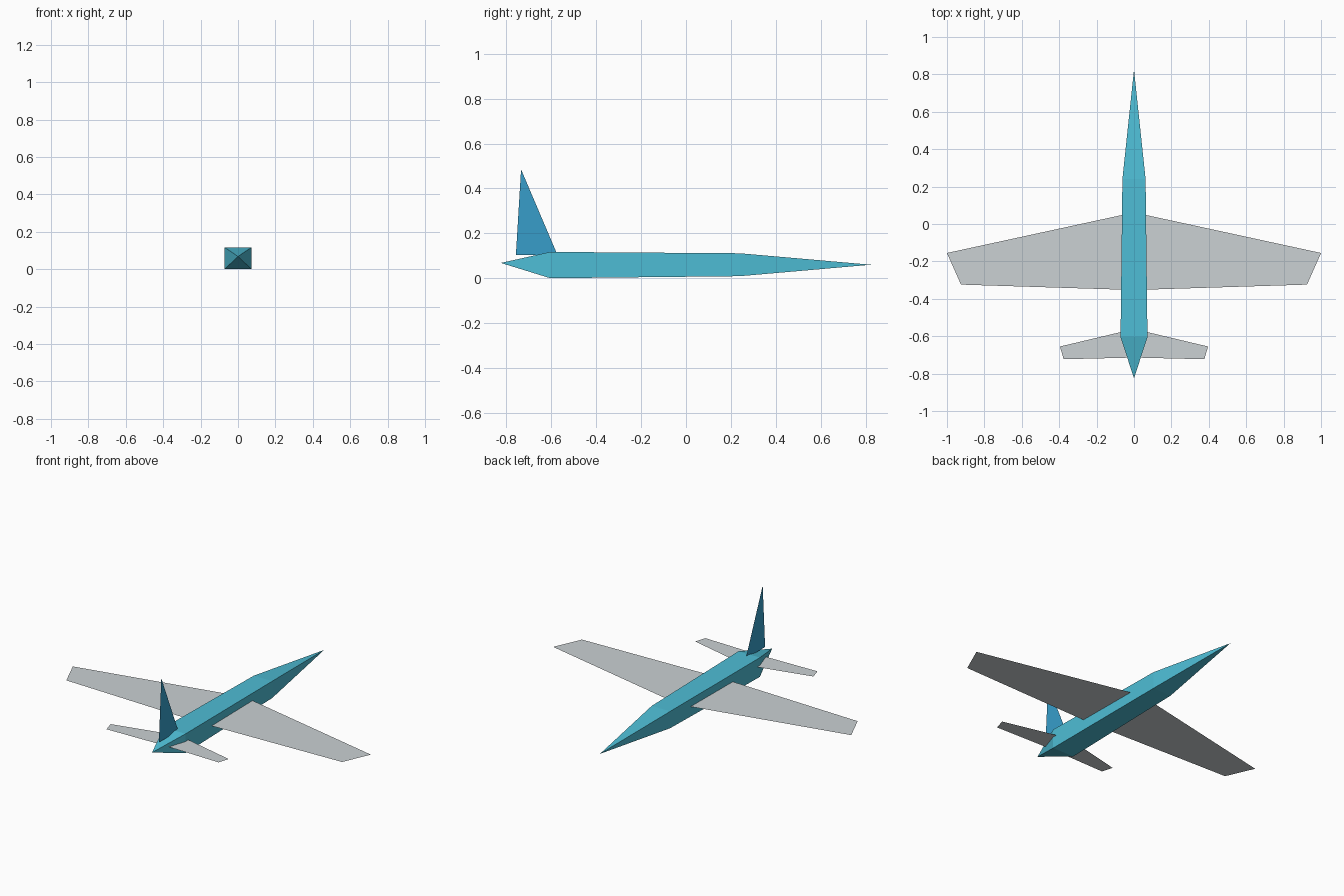
import bpy

if "Cube" in bpy.data.objects:
    bpy.data.objects.remove(bpy.data.objects["Cube"])


def material(name, rgb):
    m = bpy.data.materials.new(name)
    lin = [((c / 255 + 0.055) / 1.055) ** 2.4 for c in rgb]
    m.diffuse_color = (*lin, 1)
    m.use_nodes = True
    m.node_tree.nodes["Principled BSDF"].inputs["Base Color"].default_value = m.diffuse_color
    return m


teal = material("teal", (78, 189, 213))
blue = material("blue", (55, 158, 202))
grey = material("light grey", (203, 209, 212))


def build(name, verts, faces, mat):
    me = bpy.data.meshes.new(name)
    me.from_pydata(verts, [], faces)
    me.materials.append(mat)
    me.update()
    ob = bpy.data.objects.new(name, me)
    bpy.context.collection.objects.link(ob)
    return ob


def ring(y, half, z0, z1):
    return [(-half, y, z0), (half, y, z0), (half, y, z1), (-half, y, z1)]


# fuselage: tapered square tube closed by a point at each end
verts = ([(0, -0.825, 0.068)] + ring(-0.605, 0.072, 0.0, 0.117)
         + ring(0.24, 0.062, 0.009, 0.111) + [(0, 0.825, 0.06)])
faces = []
for i in range(4):
    j = (i + 1) % 4
    faces += [(0, 1 + j, 1 + i), (1 + i, 1 + j, 5 + j, 5 + i), (5 + i, 5 + j, 9)]
# winding is reversed for the tail fan only, so orient everything outward
faces = [f if f[0] != 0 else (f[0], f[2], f[1]) for f in faces]
fuselage = build("fuselage", verts, faces, teal)
import bmesh
bm = bmesh.new()
bm.from_mesh(fuselage.data)
bmesh.ops.recalc_face_normals(bm, faces=bm.faces)
bm.to_mesh(fuselage.data)
bm.free()


# wings and tailplanes: thin sheets, outlined from root leading edge outwards
def sheet_pair(name, outline, z):
    for label, s in (("right", 1), ("left", -1)):
        pts = [(s * x, y, z) for x, y in outline]
        order = (3, 2, 1, 0) if s > 0 else (0, 1, 2, 3)
        build(f"{label}_{name}", pts, [order], grey)


sheet_pair("wing", [(0, 0.062), (1.0, -0.155), (0.925, -0.324), (0, -0.353)], 0.067)
sheet_pair("tailplane", [(0, -0.561), (0.396, -0.655), (0.376, -0.723), (0, -0.714)], 0.07)

# upright fin: single thin triangle
build("tail_fin", [(0, -0.758, 0.104), (0, -0.572, 0.102), (0, -0.735, 0.485)],
      [(0, 1, 2)], blue)
